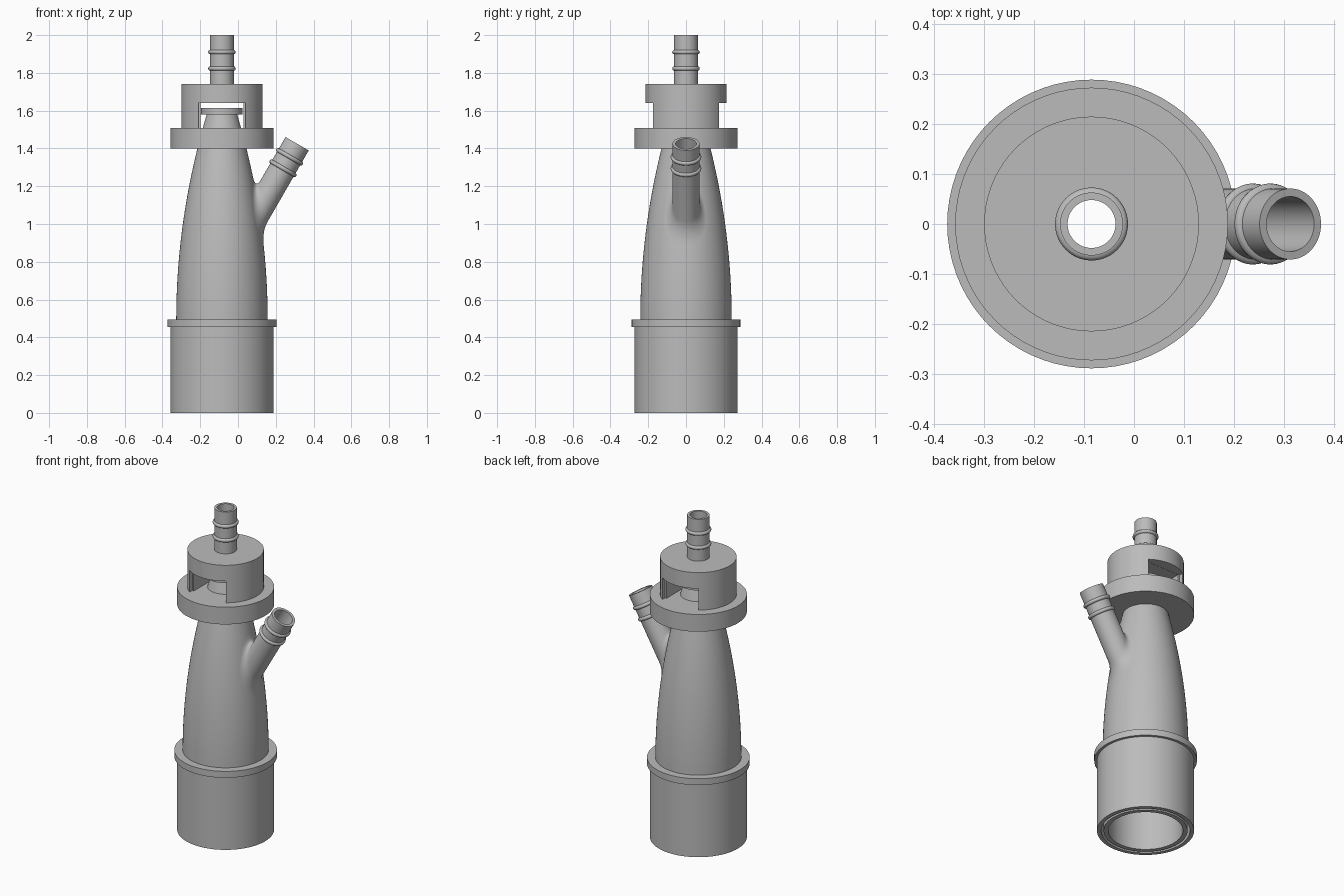
import bpy, bmesh, math
from mathutils import Vector, Matrix

if "Cube" in bpy.data.objects:
    bpy.data.objects.remove(bpy.data.objects["Cube"], do_unlink=True)

AXIS = -0.085      # x of the main axis
SEG = 72

grey = bpy.data.materials.new("plain_grey")
grey.use_nodes = True
grey.diffuse_color = (0.5, 0.5, 0.5, 1)
grey.node_tree.nodes["Principled BSDF"].inputs["Base Color"].default_value = (0.5, 0.5, 0.5, 1)


def finish(name, bm, angle=35):
    bmesh.ops.recalc_face_normals(bm, faces=bm.faces)
    mesh = bpy.data.meshes.new(name)
    bm.to_mesh(mesh)
    bm.free()
    mesh.materials.append(grey)
    ob = bpy.data.objects.new(name, mesh)
    bpy.context.collection.objects.link(ob)
    smooth(ob, angle)
    return ob


def smooth(ob, angle=35):
    bpy.ops.object.select_all(action="DESELECT")
    ob.select_set(True)
    bpy.context.view_layer.objects.active = ob
    bpy.ops.object.shade_smooth_by_angle(angle=math.radians(angle))


def skin(bm, rows, closed):
    """Join rings of points into quads."""
    rings = [[bm.verts.new(p) for p in row] for row in rows]
    pairs = list(zip(rings, rings[1:])) + ([(rings[-1], rings[0])] if closed else [])
    for a, b in pairs:
        for i in range(len(a)):
            j = (i + 1) % len(a)
            bm.faces.new((a[i], a[j], b[j], b[i]))


def lathe(name, profile):
    """Turn a closed (radius, height) outline round the main axis."""
    bm = bmesh.new()
    turns = [2 * math.pi * i / SEG for i in range(SEG)]
    skin(bm, [[(AXIS + r * math.cos(a), r * math.sin(a), z) for a in turns]
              for r, z in profile], True)
    return finish(name, bm)


def cut(ob, cutter):
    mod = ob.modifiers.new("cut", "BOOLEAN")
    mod.operation = "DIFFERENCE"
    mod.solver = "EXACT"
    mod.object = cutter
    bpy.context.view_layer.objects.active = ob
    bpy.ops.object.modifier_apply(modifier=mod.name)
    bpy.data.objects.remove(cutter, do_unlink=True)
    smooth(ob)


def barb(r, centre, half=0.011, rise=0.01):
    """Rounded ring in a tube outline, as (radius, position) points."""
    return [(r + rise * math.sin(math.pi * k / 6), centre - half * math.cos(math.pi * k / 6))
            for k in range(7)]


def body_radius(z):
    return 0.242 - 0.137 * max(z - 0.495, 0) ** 2


# Base sleeve with its collar
lathe("base_sleeve", [(0.25, 0), (0.273, 0), (0.273, 0.455), (0.289, 0.455),
                      (0.289, 0.495), (0.22, 0.495), (0.22, 0.4), (0.25, 0.4)])

# Tapered hollow body ending in a lipped mouth
WALL = 0.028
heights = [0.495 + 1.085 * i / 28 for i in range(29)]
outer = [(0.236, 0), (0.236, 0.49)] + [(body_radius(z), z) for z in heights]
lip = [(0.11, 1.58), (0.11, 1.613), (0.055, 1.613)]
inner = [(body_radius(z) - WALL, z) for z in reversed(heights)]
body = lathe("tapered_body", outer + lip + inner + [(0.21, 0.49), (0.21, 0)])

# Disc under the cap
lathe("cap_disc", [(0.115, 1.4), (0.273, 1.4), (0.273, 1.507), (0.09, 1.507)])

# Cap with its hose nozzle, opened by a window from front to back
nozzle = barb(0.063, 1.823) + barb(0.063, 1.91)
cap = lathe("cap_with_nozzle", [(0.048, 1.505), (0.215, 1.505), (0.215, 1.74), (0.063, 1.74)]
            + nozzle + [(0.063, 2.0), (0.048, 2.0)])


def box(name, x0, x1, y0, y1, z0, z1):
    bm = bmesh.new()
    bmesh.ops.create_cube(bm, size=1)
    for v in bm.verts:
        v.co = (x1 if v.co.x > 0 else x0, y1 if v.co.y > 0 else y0, z1 if v.co.z > 0 else z0)
    return finish(name, bm)


cut(cap, box("window_cutter", AXIS - 0.114, AXIS + 0.114, -0.3, 0.3, 1.45, 1.64))
for side in (-1, 1):
    y0, y1 = sorted((side * 0.15, side * 0.3))
    cut(cap, box("rebate_cutter", AXIS - 0.124, AXIS + 0.124, y0, y1, 1.45, 1.641))

# Slanted side branch, blended into the body
TIP = Vector((0.313, 0, 1.425))
DOWN = Vector((-0.5, 0, -0.866)).normalized()
ACROSS = Vector((0.866, 0, -0.5)).normalized()
SIDE = Vector((0, 1, 0))
R_OUT, R_IN = 0.071, 0.055


def on_tube(r, a, t):
    return TIP + DOWN * t + (ACROSS * math.cos(a) + SIDE * math.sin(a)) * r


def meet(r, a, wall=0.0):
    """Distance from the tip at which a tube line reaches the body."""
    lo, hi = 0.0, 0.65
    for _ in range(40):
        t = (lo + hi) / 2
        p = on_tube(r, a, t)
        if math.hypot(p.x - AXIS, p.y) > body_radius(p.z) - wall:
            lo = t
        else:
            hi = t
    return lo


tube = list(reversed(barb(R_OUT, 0.15))) + list(reversed(barb(R_OUT, 0.08)))
tube += [(R_OUT, 0), (R_IN, 0)]
columns = []
for i in range(SEG):
    a = 2 * math.pi * i / SEG
    t = meet(R_OUT, a)
    foot = on_tube(R_OUT + 0.045, a, meet(R_OUT + 0.045, a))
    corner, top = on_tube(R_OUT, a, t), on_tube(R_OUT, a, t - 0.06)
    column = []
    for k in range(9):
        s = k / 8
        column.append(foot * (1 - s) ** 2 + corner * 2 * s * (1 - s) + top * s ** 2)
    column += [on_tube(r, a, d) for r, d in tube]
    column.append(on_tube(R_IN, a, meet(R_IN, a, WALL)))
    columns.append(column)
bm = bmesh.new()
skin(bm, list(zip(*columns)), False)
finish("side_branch", bm, 40)

# Bore of the branch through the body wall
bm = bmesh.new()
turn = Vector((0, 0, 1)).rotation_difference(DOWN).to_matrix().to_4x4()
bmesh.ops.create_cone(bm, cap_ends=True, segments=SEG, radius1=R_IN, radius2=R_IN, depth=0.4,
                      matrix=Matrix.Translation(TIP + DOWN * 0.35) @ turn)
cut(body, finish("bore_cutter", bm))
